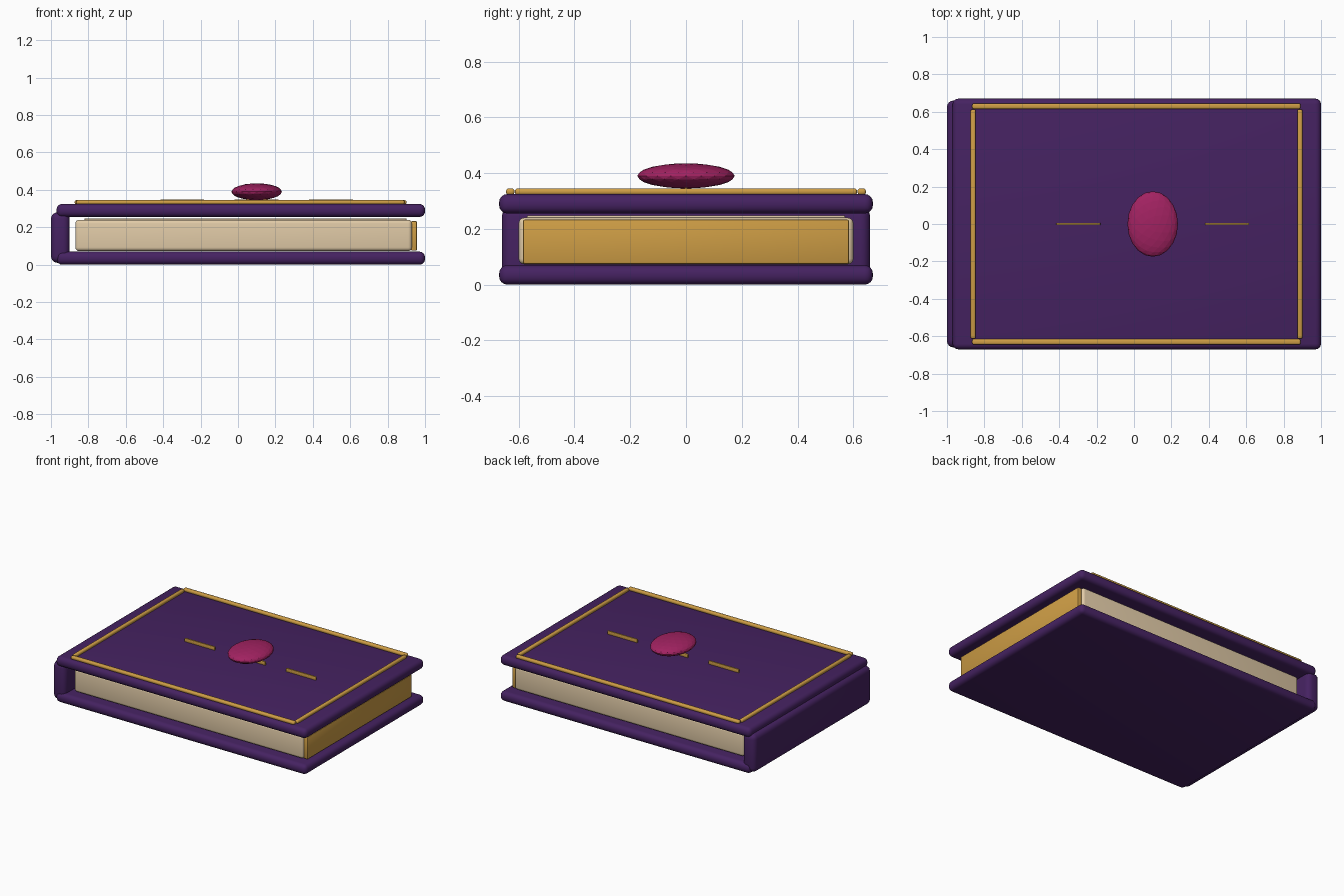
import bpy
import math

if "Cube" in bpy.data.objects:
    bpy.data.objects.remove(bpy.data.objects["Cube"])


def material(name, rgb):
    m = bpy.data.materials.new(name)
    m.diffuse_color = (*rgb, 1)
    m.use_nodes = True
    m.node_tree.nodes["Principled BSDF"].inputs["Base Color"].default_value = m.diffuse_color
    return m


LEATHER = material("purple_leather", (0.06, 0.016, 0.12))
GOLD = material("gold", (0.62, 0.34, 0.06))
PAPER = material("paper", (0.76, 0.60, 0.39))
GEM = material("ruby", (0.36, 0.016, 0.12))


def box(name, x, y, z, mat, bevel, segments=4):
    """Rounded box from (min, max) ranges."""
    bpy.ops.mesh.primitive_cube_add(
        size=1, location=[sum(r) / 2 for r in (x, y, z)])
    ob = bpy.context.object
    ob.name = name
    ob.scale = [r[1] - r[0] for r in (x, y, z)]
    bpy.ops.object.transform_apply(location=False, rotation=False, scale=True)
    mod = ob.modifiers.new("round", 'BEVEL')
    mod.width = bevel
    mod.segments = segments
    bpy.ops.object.modifier_apply(modifier=mod.name)
    bpy.ops.object.shade_smooth_by_angle(angle=math.radians(35))
    ob.data.materials.append(mat)
    return ob


# covers and spine
box("bottom_cover", (-0.97, 1.0), (-0.67, 0.67), (0, 0.07), LEATHER, 0.03)
box("top_cover", (-0.97, 1.0), (-0.67, 0.67), (0.255, 0.325), LEATHER, 0.03)
box("spine", (-1.0, -0.90), (-0.66, 0.66), (0.01, 0.28), LEATHER, 0.035)

# page block, top sheet and gilded fore edge
box("pages", (-0.87, 0.93), (-0.60, 0.60), (0.073, 0.24), PAPER, 0.02)
box("top_sheet", (-0.82, 0.90), (-0.57, 0.57), (0.237, 0.248), PAPER, 0.003, 2)
box("gilded_edge", (0.925, 0.957), (-0.585, 0.585), (0.075, 0.233), GOLD, 0.006, 2)

# gold border on the front cover
for side, label in ((-1, "front"), (1, "back")):
    y = side * 0.63
    box(f"border_{label}", (-0.865, 0.89), (y - 0.015, y + 0.015),
        (0.322, 0.345), GOLD, 0.009, 3)
for x, label in ((-0.86, "left"), (0.887, "right")):
    box(f"border_{label}", (x - 0.0135, x + 0.0135), (-0.613, 0.613),
        (0.322, 0.345), GOLD, 0.009, 3)

# three inlaid dashes, the middle one under the gem
for i, x in enumerate((-0.298, 0.1, 0.498)):
    box(f"inlay_{i + 1}", (x - 0.118, x + 0.118), (-0.006, 0.006),
        (0.322, 0.349), GOLD, 0.003, 2)

# faceted oval gem
bpy.ops.mesh.primitive_ico_sphere_add(subdivisions=3, radius=1,
                                      location=(0.1, 0, 0.39))
gem = bpy.context.object
gem.name = "gem"
gem.scale = (0.135, 0.175, 0.045)
bpy.ops.object.transform_apply(location=False, rotation=False, scale=True)
gem.data.materials.append(GEM)
